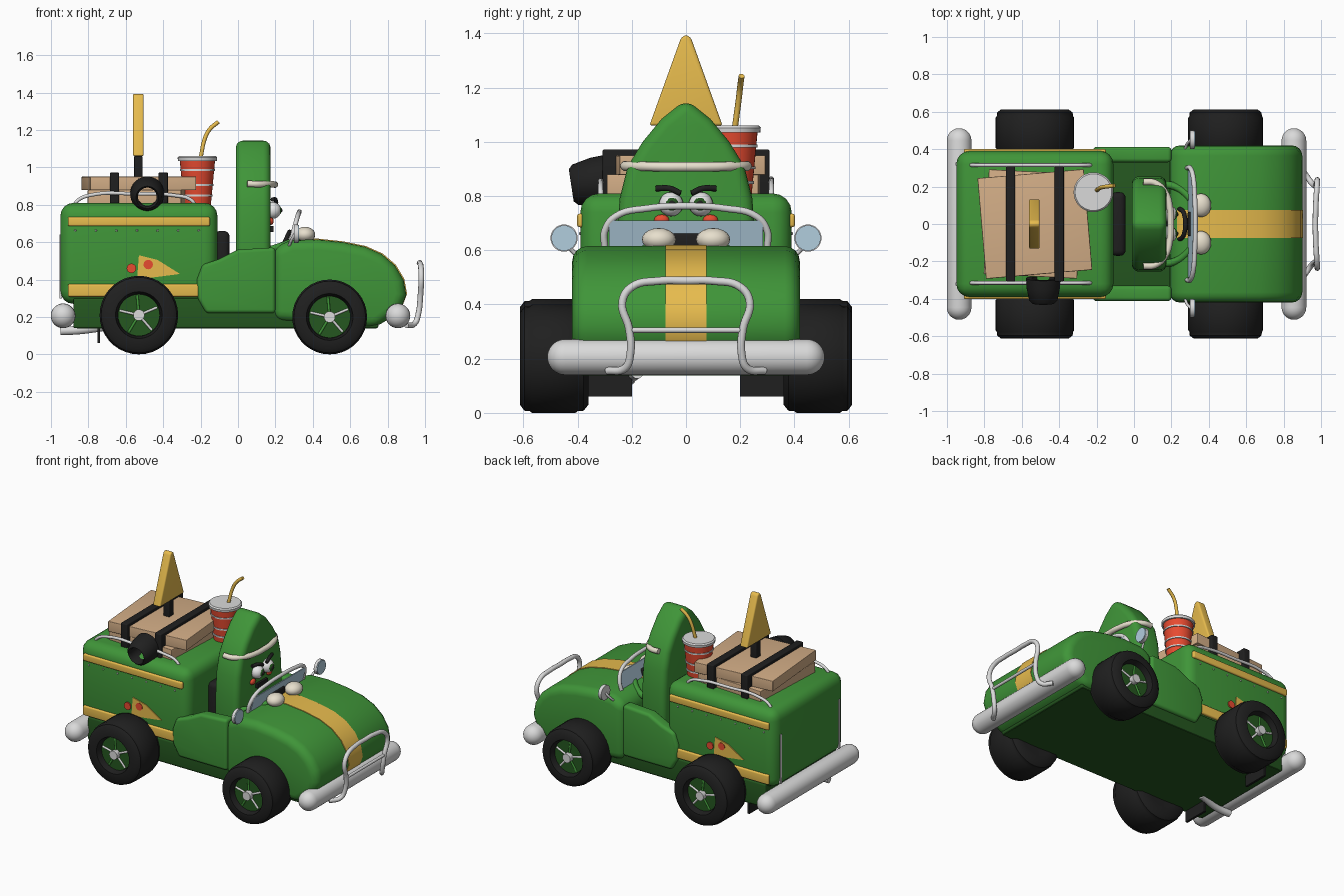
import bpy, bmesh, math
from mathutils import Vector

if "Cube" in bpy.data.objects:
    bpy.data.objects.remove(bpy.data.objects["Cube"])


def material(name, r, g, b):
    m = bpy.data.materials.new(name)
    m.use_nodes = True
    m.diffuse_color = (r, g, b, 1)
    m.node_tree.nodes["Principled BSDF"].inputs["Base Color"].default_value = (r, g, b, 1)
    return m


GREEN = material("body green", 0.05, 0.3, 0.04)
DARK = material("dark green", 0.018, 0.095, 0.014)
GOLD = material("gold", 0.8, 0.5, 0.075)
BLACK = material("black", 0.014, 0.014, 0.014)
SILVER = material("silver", 0.7, 0.7, 0.7)
TAN = material("cardboard", 0.65, 0.42, 0.24)
RED = material("red", 0.8, 0.07, 0.03)
BLUE = material("pale glass blue", 0.44, 0.61, 0.73)
CREAM = material("cream", 0.8, 0.74, 0.61)
WHITE = material("eye white", 0.88, 0.88, 0.88)


def finish(ob, mat, bevel=0.0):
    """Assign colour, bake the bevel and smooth by angle."""
    ob.data.materials.append(mat)
    if bevel:
        mod = ob.modifiers.new("Bevel", "BEVEL")
        mod.width, mod.segments, mod.angle_limit = bevel, 4, 0.7
        mod.use_clamp_overlap = False
    bpy.ops.object.select_all(action="DESELECT")
    ob.select_set(True)
    bpy.context.view_layer.objects.active = ob
    bpy.ops.object.convert(target="MESH")
    bpy.ops.object.shade_smooth_by_angle(angle=math.radians(40))
    return bpy.context.object


def from_bm(name, bm, mat, bevel=0.0):
    bmesh.ops.recalc_face_normals(bm, faces=bm.faces)
    me = bpy.data.meshes.new(name)
    bm.to_mesh(me)
    bm.free()
    ob = bpy.data.objects.new(name, me)
    bpy.context.collection.objects.link(ob)
    return finish(ob, mat, bevel)


def prism(name, pts, axis, lo, hi, mat, bevel=0.0):
    """Extrude a side outline along x or y."""
    bm = bmesh.new()
    put = (lambda p: (lo, p[0], p[1])) if axis == "x" else (lambda p: (p[0], lo, p[1]))
    face = bm.faces.new([bm.verts.new(put(p)) for p in pts])
    out = bmesh.ops.extrude_face_region(bm, geom=[face])
    step = Vector((hi - lo, 0, 0)) if axis == "x" else Vector((0, hi - lo, 0))
    bmesh.ops.translate(bm, vec=step, verts=[v for v in out["geom"] if isinstance(v, bmesh.types.BMVert)])
    return from_bm(name, bm, mat, bevel)


def box(name, loc, size, mat, bevel=0.0, turn=0.0):
    bm = bmesh.new()
    bmesh.ops.create_cube(bm, size=1)
    bmesh.ops.scale(bm, vec=size, verts=bm.verts)
    ob = from_bm(name, bm, mat, bevel)
    ob.location, ob.rotation_euler = loc, (0, 0, turn)


def ball(name, loc, size, mat, n=20):
    bm = bmesh.new()
    bmesh.ops.create_uvsphere(bm, u_segments=n, v_segments=n // 2, radius=1)
    bmesh.ops.scale(bm, vec=size, verts=bm.verts)
    from_bm(name, bm, mat).location = loc


def lathe(name, profile, loc, mat, rot=(0, 0, 0), n=36):
    """Spin (radius, height) points around the local z axis."""
    bm = bmesh.new()
    vs = [bm.verts.new((r, 0, h)) for r, h in profile]
    es = [bm.edges.new(pair) for pair in zip(vs, vs[1:])]
    bmesh.ops.spin(bm, geom=vs + es, cent=(0, 0, 0), axis=(0, 0, 1), angle=math.tau, steps=n)
    bmesh.ops.remove_doubles(bm, verts=bm.verts, dist=0.0001)
    ob = from_bm(name, bm, mat)
    ob.location, ob.rotation_euler = loc, rot


def disc(name, r, h, loc, mat, rot):
    lathe(name, [(0, -h / 2), (r, -h / 2), (r, h / 2), (0, h / 2)], loc, mat, rot)


def tube(name, pts, r, mat):
    cu = bpy.data.curves.new(name, "CURVE")
    cu.dimensions, cu.bevel_depth, cu.bevel_resolution = "3D", r, 3
    cu.resolution_u, cu.use_fill_caps = 6, True
    sp = cu.splines.new("BEZIER")
    sp.bezier_points.add(len(pts) - 1)
    for bp, p in zip(sp.bezier_points, pts):
        bp.co, bp.handle_left_type, bp.handle_right_type = p, "AUTO", "AUTO"
    ob = bpy.data.objects.new(name, cu)
    bpy.context.collection.objects.link(ob)
    finish(ob, mat)


def mirrored(pts):
    return pts + [(x, -y, z) for x, y, z in reversed(pts) if y]


FACE_X = (0, math.pi / 2, 0)

# Body: chassis, cargo van, bonnet
box("chassis", (-0.065, 0, 0.22), (1.63, 0.78, 0.16), DARK, 0.01)
box("cargo_body", (-0.53, 0, 0.54), (0.84, 0.78, 0.54), GREEN, 0.07)
top = [(0.19, 0.57), (0.28, 0.61), (0.42, 0.615), (0.56, 0.6), (0.68, 0.575), (0.77, 0.535),
       (0.84, 0.475), (0.885, 0.4), (0.9, 0.32), (0.87, 0.24)]
prism("bonnet", [(0.19, 0.18)] + top + [(0.74, 0.142)], "y", -0.42, 0.42, GREEN, 0.055)
ridge = [(0.235, 0.591)] + top[1:]
outer = [(x + 0.004, z + 0.004) for x, z in ridge]
inner = [(x - 0.02, z - 0.02) for x, z in reversed(ridge)]
prism("bonnet_stripe", outer + inner, "y", -0.075, 0.075, GOLD)
box("underside", (-0.06, 0, 0.145), (1.6, 0.77, 0.014), DARK)

# Seat and steering wheel
box("seat", (-0.085, 0, 0.48), (0.08, 0.34, 0.36), BLACK, 0.03)
tube("steering_wheel", [(0.245 + 0.03 * math.sin(a), 0.08 * math.cos(a), 0.59 + 0.065 * math.sin(a))
                        for a in [i * math.tau / 12 for i in range(13)]], 0.012, BLACK)

# Windscreen
prism("windscreen_glass", [(0.285, 0.6), (0.315, 0.71), (0.323, 0.71), (0.293, 0.6)], "y", -0.285, 0.285, BLUE)
box("dashboard", (0.302, 0, 0.637), (0.03, 0.13, 0.05), BLACK, 0.008)
tube("windscreen_frame", mirrored([(0.285, 0.3, 0.61), (0.3, 0.3, 0.67), (0.315, 0.26, 0.725),
                                   (0.325, 0.14, 0.755), (0.328, 0, 0.763)]), 0.013, SILVER)

for s, side in ((1, "left"), (-1, "right")):
    # Doors and trims
    prism("door_" + side, [(-0.17, 0.22), (-0.215, 0.3), (-0.22, 0.4), (-0.19, 0.48), (-0.1, 0.51),
                           (0, 0.56), (0.2, 0.572), (0.2, 0.22)], "y", s * 0.33, s * 0.412, GREEN, 0.02)
    box("upper_trim_" + side, (-0.53, s * 0.389, 0.71), (0.76, 0.026, 0.05), GOLD, 0.01)
    box("lower_trim_" + side, (-0.555, s * 0.389, 0.342), (0.71, 0.026, 0.068), GOLD, 0.01)
    for i in range(7):
        ball("stud_" + side, (-0.87 + i * 0.11, s * 0.39, 0.662), (0.006, 0.006, 0.006), SILVER, 8)
    box("rear_hinge_" + side, (-0.948, s * 0.32, 0.47), (0.012, 0.015, 0.34), SILVER)

    # Painted slice badge, always pointing to the viewer's right
    along = lambda x: x if s < 0 else -1.03 - x
    prism("badge_slice_" + side, [(along(x), z) for x, z in ((-0.54, 0.4), (-0.53, 0.53), (-0.43, 0.505), (-0.31, 0.43))],
          "y", s * 0.388, s * 0.396, GOLD)
    for x, z in ((-0.57, 0.46), (-0.48, 0.48)):
        disc("badge_dot_" + side, 0.025, 0.009, (along(x), s * 0.394, z), RED, (math.pi / 2, 0, 0))

    # Wheels with rims, spokes and hubs
    for end, x, r in (("rear", -0.53, 0.21), ("front", 0.49, 0.2)):
        rot = (-s * math.pi / 2, 0, 0)
        tag = end + "_" + side
        lathe("tyre_" + tag, [(0, -0.12), (0.12, -0.128), (r - 0.03, -0.128), (r - 0.008, -0.11), (r - 0.006, -0.088),
                              (r, -0.08), (r, 0.08), (r - 0.006, 0.088), (r - 0.008, 0.108), (r - 0.03, 0.125),
                              (0.125, 0.125), (0.113, 0.075), (0, 0.075)], (x, s * 0.488, r), BLACK, rot)
        disc("rim_" + tag, 0.112, 0.02, (x, s * 0.566, r), DARK, rot)
        disc("hub_" + tag, 0.03, 0.05, (x, s * 0.585, r), SILVER, rot)
        for k in range(5):
            a = k * math.tau / 5 + 0.4
            tube("spoke_" + tag, [(x, s * 0.582, r), (x + 0.105 * math.cos(a), s * 0.576, r + 0.105 * math.sin(a))],
                 0.007, GREEN if k % 2 else SILVER)
    box("mud_flap_" + side, (-0.745, s * 0.29, 0.12), (0.015, 0.18, 0.12), BLACK)

    # Wing mirrors
    tube("mirror_arm_" + side, [(0.27, s * 0.39, 0.57), (0.285, s * 0.43, 0.61), (0.305, s * 0.45, 0.645)], 0.008, SILVER)
    disc("mirror_back_" + side, 0.05, 0.02, (0.31, s * 0.45, 0.645), SILVER, FACE_X)
    disc("mirror_glass_" + side, 0.047, 0.008, (0.322, s * 0.45, 0.645), BLUE, FACE_X)

    # Roof rail
    tube("roof_rail_" + side, [(-0.88, s * 0.315, 0.78), (-0.86, s * 0.315, 0.82), (-0.78, s * 0.315, 0.853),
                               (-0.55, s * 0.315, 0.858), (-0.34, s * 0.315, 0.85), (-0.25, s * 0.315, 0.825),
                               (-0.22, s * 0.315, 0.78)], 0.01, SILVER)

    # Driver: arms, hands and face
    tube("arm_" + side, [(0.1, s * 0.21, 0.54), (0.22, s * 0.2, 0.575), (0.33, s * 0.11, 0.62)], 0.02, GREEN)
    ball("hand_" + side, (0.358, s * 0.1, 0.64), (0.055, 0.063, 0.042), CREAM)
    ball("eye_" + side, (0.185, s * 0.055, 0.77), (0.045, 0.045, 0.045), WHITE)
    ball("iris_" + side, (0.212, s * 0.053, 0.77), (0.021, 0.028, 0.028), DARK, 16)
    ball("pupil_" + side, (0.222, s * 0.052, 0.77), (0.016, 0.016, 0.016), BLACK, 12)
    tube("eyebrow_" + side, [(0.205, s * 0.02, 0.81), (0.2, s * 0.06, 0.828), (0.185, s * 0.11, 0.828)], 0.011, BLACK)
    ball("cheek_" + side, (0.175, s * 0.09, 0.712), (0.016, 0.028, 0.02), RED, 12)

# Driver body: pointed arch, headband, mouth
arch = [(0.255, 0.4), (0.255, 0.65), (0.245, 0.79), (0.215, 0.91), (0.16, 1.0), (0.09, 1.085)]
prism("driver_body", arch + [(0, 1.157)] + [(-y, z) for y, z in reversed(arch)], "x", -0.012, 0.174, GREEN, 0.04)
tube("headband", mirrored([(0.05, 0.225, 0.912), (0.11, 0.22, 0.91), (0.165, 0.17, 0.91), (0.193, 0.08, 0.908),
                           (0.197, 0, 0.908)]), 0.018, CREAM)
box("mouth", (0.18, 0, 0.67), (0.02, 0.11, 0.03), BLACK)

# Bumpers
for name, x in (("rear_bumper", -0.935), ("front_bumper", 0.855)):
    dome = [(0.066 * math.cos(a), 0.446 + 0.066 * math.sin(a)) for a in [i * math.pi / 12 for i in range(7)]]
    lathe(name, [(r, -h) for r, h in reversed(dome)] + dome, (x, 0, 0.206), SILVER, (math.pi / 2, 0, 0))
tube("front_guard", mirrored([(0.9, 0.29, 0.155), (0.945, 0.225, 0.165), (0.965, 0.205, 0.22), (0.975, 0.21, 0.31),
                              (0.98, 0.235, 0.41), (0.978, 0.2, 0.465), (0.972, 0.1, 0.487), (0.97, 0, 0.488)]), 0.015, SILVER)
tube("guard_crossbar", [(0.975, -0.205, 0.305), (0.975, 0.205, 0.305)], 0.01, SILVER)
tube("exhaust_pipe", [(-0.95, -0.21, 0.125), (-0.85, -0.21, 0.13), (-0.7, -0.18, 0.15)], 0.024, SILVER)

# Roof load: boxes and straps
box("lower_cardboard_box", (-0.54, 0, 0.84), (0.5, 0.56, 0.08), TAN, 0.004, -0.05)
box("upper_cardboard_box", (-0.53, 0, 0.914), (0.57, 0.54, 0.072), TAN, 0.004, 0.085)
for x in (-0.66, -0.4):
    box("strap", (x, 0, 0.886), (0.05, 0.615, 0.172), BLACK, 0.006)

# Roof sign
box("sign_post", (-0.533, 0, 1.0), (0.045, 0.05, 0.12), BLACK, 0.006)
prism("roof_sign", [(-0.135, 1.06), (0.135, 1.06), (0.018, 1.385), (0, 1.395), (-0.018, 1.385)], "x", -0.562, -0.504, GOLD, 0.01)

# Drink cup
cup = (-0.217, 0.17, 0)
lathe("cup", [(0, 0.78), (0.07, 0.78), (0.095, 1.045), (0, 1.045)], cup, RED)
lathe("cup_lid", [(0, 1.035), (0.104, 1.035), (0.106, 1.052), (0.098, 1.06), (0, 1.06)], cup, SILVER)
for z in (0.85, 0.905, 0.985):
    r = 0.07 + 0.025 * (z - 0.78) / 0.265
    lathe("cup_band", [(r - 0.01, z - 0.005), (r + 0.005, z - 0.005), (r + 0.005, z + 0.005), (r - 0.01, z + 0.005)], cup, SILVER)
tube("straw", [(-0.2, 0.18, 1.05), (-0.175, 0.195, 1.16), (-0.15, 0.2, 1.205), (-0.105, 0.205, 1.243)], 0.011, GOLD)

# Black open horn hanging off the roof
lathe("side_horn", [(0.06, 0), (0.092, 0), (0.09, 0.05), (0.075, 0.12), (0.06, 0.135), (0.05, 0.12), (0.06, 0)],
      (-0.485, -0.29, 0.86), BLACK, (math.pi / 2 + 0.15, 0, 0))
